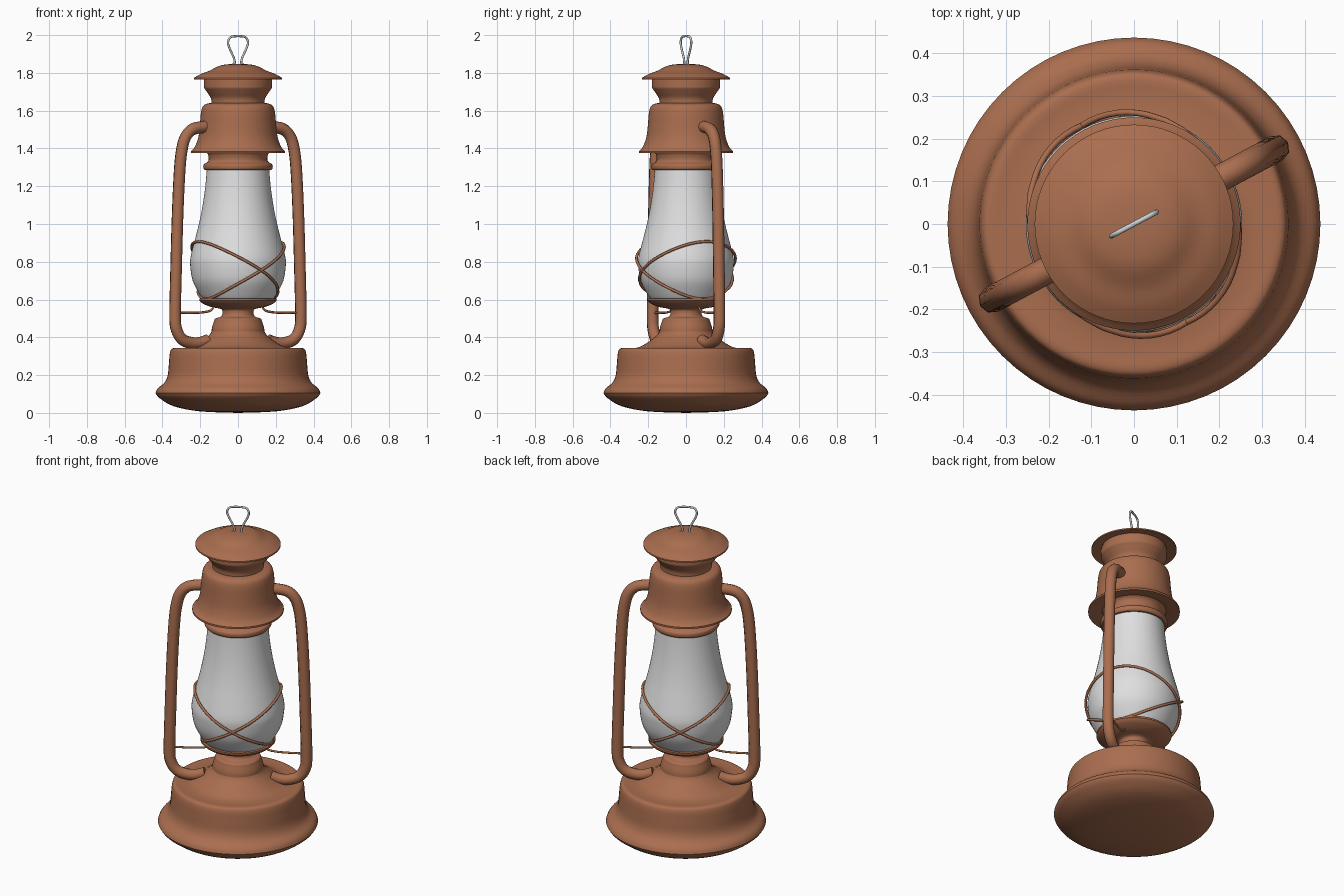
import bpy, bmesh, math
from mathutils import Vector, Matrix

cube = bpy.data.objects.get("Cube")
if cube:
    bpy.data.objects.remove(cube, do_unlink=True)

TURN = math.radians(28)  # heading of the side tubes


def material(name, rgb, rough):
    m = bpy.data.materials.new(name)
    m.use_nodes = True
    m.diffuse_color = (*rgb, 1)
    node = next(n for n in m.node_tree.nodes if n.type == 'BSDF_PRINCIPLED')
    node.inputs["Base Color"].default_value = (*rgb, 1)
    node.inputs["Roughness"].default_value = rough
    return m


copper = material("copper", (0.40, 0.155, 0.078), 0.5)
white_glass = material("white glass", (0.74, 0.74, 0.74), 0.5)
steel = material("pale steel", (0.60, 0.62, 0.64), 0.5)


def spline(points, steps=5):
    """Catmull-Rom through the points; a doubled point makes a sharp corner."""
    p = [Vector(q) for q in points]
    p = [p[0]] + p + [p[-1]]
    out = [p[1]]
    for a, b, c, d in zip(p, p[1:], p[2:], p[3:]):
        if (c - b).length < 1e-6:
            continue
        for i in range(1, steps + 1):
            t = i / steps
            out.append(b + 0.5 * ((c - a) * t + (2 * a - 5 * b + 4 * c - d) * t**2
                                  + (3 * b - a - 3 * c + d) * t**3))
    return out


def smooth(obj, angle=40):
    bpy.ops.object.select_all(action='DESELECT')
    obj.select_set(True)
    bpy.context.view_layer.objects.active = obj
    bpy.ops.object.shade_smooth_by_angle(angle=math.radians(angle))


def lathe(name, profile, mat, steps=4, sides=64):
    bm = bmesh.new()
    verts = [bm.verts.new((max(q.x, 0), 0, q.y)) for q in spline(profile, steps)]
    edges = [bm.edges.new(pair) for pair in zip(verts, verts[1:])]
    bmesh.ops.spin(bm, geom=verts + edges, cent=(0, 0, 0), axis=(0, 0, 1),
                   angle=math.tau, steps=sides, use_duplicate=False)
    bmesh.ops.remove_doubles(bm, verts=bm.verts, dist=1e-5)
    bmesh.ops.recalc_face_normals(bm, faces=bm.faces)
    mesh = bpy.data.meshes.new(name)
    bm.to_mesh(mesh)
    bm.free()
    obj = bpy.data.objects.new(name, mesh)
    bpy.context.collection.objects.link(obj)
    mesh.materials.append(mat)
    smooth(obj)
    return obj


def tube(name, path, radius, mat, closed=False, spin=0.0, sides_level=2):
    """Round wire along a path, turned about z and turned into a mesh."""
    data = bpy.data.curves.new(name, 'CURVE')
    data.dimensions = '3D'
    data.bevel_depth = radius
    data.bevel_resolution = sides_level
    data.use_fill_caps = True
    s = data.splines.new('POLY')
    s.points.add(len(path) - 1)
    for pt, q in zip(s.points, path):
        pt.co = (*q, 1)
    s.use_cyclic_u = closed
    data.materials.append(mat)
    obj = bpy.data.objects.new(name, data)
    bpy.context.collection.objects.link(obj)
    obj.matrix_world = Matrix.Rotation(TURN + spin, 4, 'Z')
    bpy.ops.object.select_all(action='DESELECT')
    obj.select_set(True)
    bpy.context.view_layer.objects.active = obj
    bpy.ops.object.convert(target='MESH')
    smooth(bpy.context.view_layer.objects.active, 50)


# Fuel tank and burner
lathe("fuel_tank", [
    (0, 0), (0.2, 0.008), (0.34, 0.035), (0.415, 0.078), (0.437, 0.105),
    (0.437, 0.105), (0.425, 0.13), (0.39, 0.16), (0.372, 0.2), (0.366, 0.26),
    (0.36, 0.32), (0.345, 0.342), (0.3, 0.342), (0.25, 0.348), (0.2, 0.375),
    (0.155, 0.41), (0.14, 0.43)], copper)
lathe("burner", [
    (0.14, 0.42), (0.138, 0.45), (0.127, 0.485), (0.12, 0.5), (0.09, 0.51),
    (0.082, 0.53), (0.09, 0.55), (0.14, 0.56), (0.185, 0.578), (0.205, 0.595),
    (0.205, 0.595), (0.205, 0.605), (0.205, 0.605), (0.17, 0.605),
    (0.17, 0.605), (0, 0.6)], copper)

# Glass globe
globe = [(0.185, 0.6), (0.205, 0.63), (0.24, 0.7), (0.253, 0.78), (0.25, 0.83),
         (0.23, 0.91), (0.207, 1.0), (0.187, 1.1), (0.173, 1.2), (0.165, 1.29)]
lathe("glass_globe", globe, white_glass)

# Collar, hood, chimney and cap
lathe("globe_collar", [
    (0.0, 1.285), (0.175, 1.285), (0.175, 1.285), (0.183, 1.295), (0.182, 1.315),
    (0.165, 1.325), (0.155, 1.34), (0.16, 1.37), (0.175, 1.385)], copper)
lathe("hood", [
    (0.15, 1.39), (0.2, 1.38), (0.25, 1.375), (0.25, 1.375), (0.25, 1.385),
    (0.25, 1.385), (0.228, 1.41), (0.21, 1.46), (0.202, 1.52), (0.196, 1.59),
    (0.185, 1.625), (0.16, 1.638), (0.13, 1.64)], copper)
lathe("chimney", [
    (0.14, 1.63), (0.143, 1.665), (0.162, 1.695), (0.179, 1.72), (0.179, 1.72),
    (0.18, 1.765), (0.18, 1.765), (0.175, 1.78)], copper)
lathe("cap", [
    (0, 1.78), (0.17, 1.775), (0.233, 1.766), (0.233, 1.766), (0.233, 1.774),
    (0.233, 1.774), (0.195, 1.795), (0.15, 1.812), (0.105, 1.835), (0.06, 1.845),
    (0, 1.848)], copper)

# Side tubes with their brace wires, one per side
side_path = [(u, 0, z) for u, z in (
    (0.17, 1.515), (0.22, 1.512), (0.275, 1.5), (0.315, 1.46), (0.337, 1.39),
    (0.35, 1.28), (0.362, 1.05), (0.37, 0.8), (0.377, 0.52), (0.368, 0.44),
    (0.335, 0.39), (0.28, 0.37), (0.23, 0.37), (0.18, 0.385))]
brace_path = [(u, 0, z) for u, z in (
    (0.37, 0.53), (0.25, 0.53), (0.18, 0.537), (0.155, 0.55), (0.14, 0.575))]
for side, spin in (("left", 0), ("right", math.pi)):
    tube(side + "_side_tube", spline(side_path), 0.032, copper, spin=spin)
    tube(side + "_brace_wire", spline(brace_path), 0.006, copper, spin=spin)

# Crossed guard wires hugging the globe
outline = spline(globe)


def globe_radius(z):
    return min(outline, key=lambda q: abs(q.y - z)).x


for side, tilt in (("left", 1), ("right", -1)):
    ring = []
    for i in range(72):
        a = math.tau * i / 72
        z = 0.755 + 0.152 * tilt * math.cos(a)
        r = 0.4 * globe_radius(z) + 0.6 * (0.256 - 2.2 * (z - 0.79) ** 2) + 0.009
        ring.append((r * math.cos(a), r * math.sin(a), z))
    tube(side + "_guard_wire", ring, 0.0075, copper, closed=True)

# Hanging loop
half = [(0.035, 1.842), (0.02, 1.85), (0.025, 1.88), (0.048, 1.925), (0.06, 1.96),
        (0.048, 1.987), (0.02, 1.994)]
loop = [(u, 0, z) for u, z in half] + [(-u, 0, z) for u, z in reversed(half)]
tube("hanging_loop", spline(loop), 0.006, steel)
